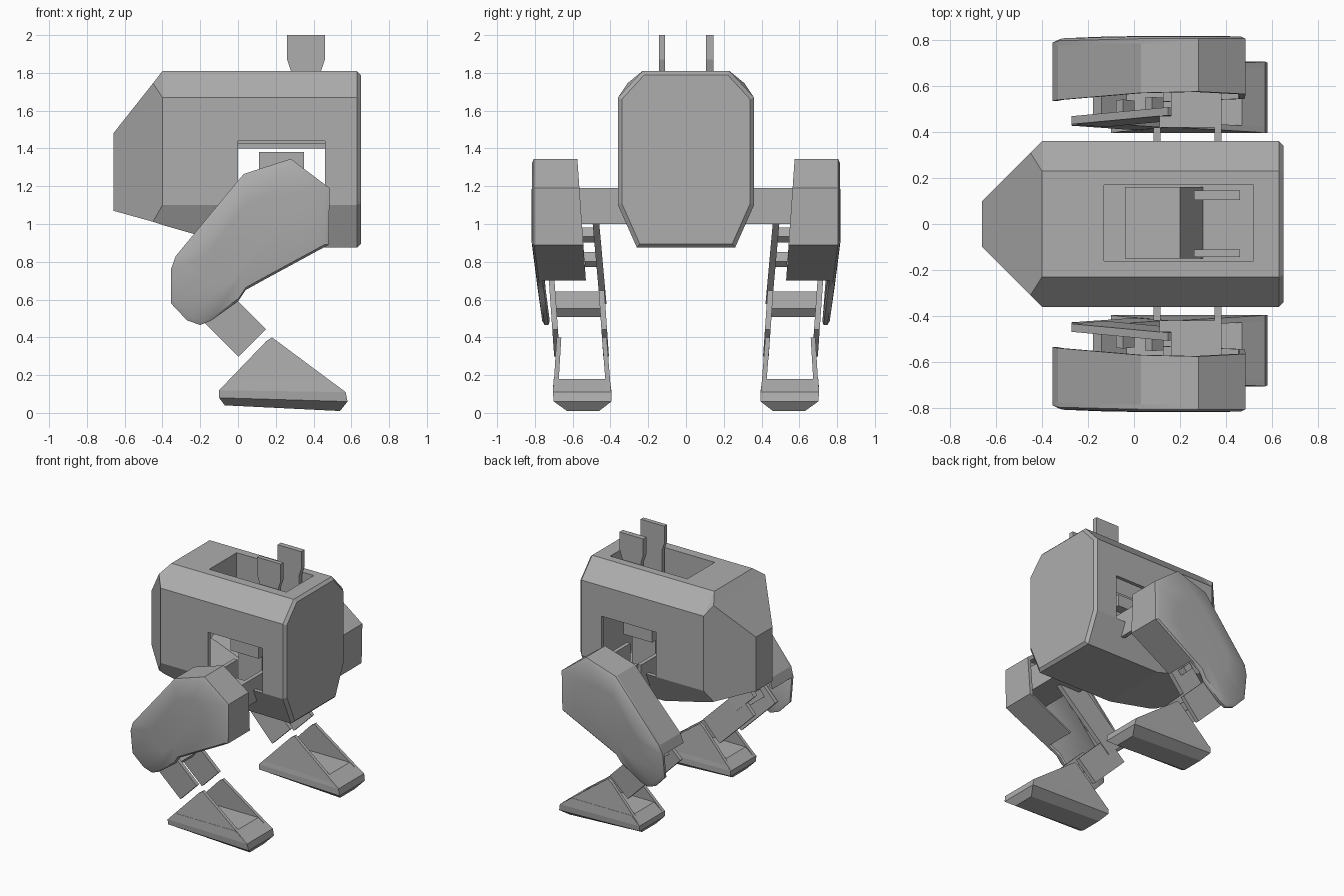
import bpy
import bmesh
import math
from mathutils import Vector

cube = bpy.data.objects.get("Cube")
if cube:
    bpy.data.objects.remove(cube, do_unlink=True)

grey = bpy.data.materials.new("plain_grey")
grey.use_nodes = True
colour = (0.42, 0.42, 0.42, 1)
grey.diffuse_color = colour
grey.node_tree.nodes["Principled BSDF"].inputs["Base Color"].default_value = colour


def loft(name, rings, smooth=None):
    """Bridge equal-length rings of points and cap both ends."""
    bm = bmesh.new()
    loops = [[bm.verts.new(p) for p in ring] for ring in rings]
    n = len(loops[0])
    for a, b in zip(loops, loops[1:]):
        for i in range(n):
            j = (i + 1) % n
            bm.faces.new((a[i], a[j], b[j], b[i]))
    bm.faces.new(loops[0])
    bm.faces.new(loops[-1])
    bmesh.ops.remove_doubles(bm, verts=bm.verts, dist=0.0005)
    bmesh.ops.recalc_face_normals(bm, faces=bm.faces)
    mesh = bpy.data.meshes.new(name)
    bm.to_mesh(mesh)
    bm.free()
    mesh.materials.append(grey)
    obj = bpy.data.objects.new(name, mesh)
    bpy.context.collection.objects.link(obj)
    if smooth:
        activate(obj)
        bpy.ops.object.shade_smooth_by_angle(angle=math.radians(smooth))
    return obj


def activate(obj):
    bpy.ops.object.select_all(action='DESELECT')
    obj.select_set(True)
    bpy.context.view_layer.objects.active = obj


def box(name, x0, x1, y0, y1, z0, z1):
    return loft(name, [[(x0, y0, z), (x1, y0, z), (x1, y1, z), (x0, y1, z)] for z in (z0, z1)])


def plate(name, pts, y0, y1, side=1, lean=0.0):
    """Extrude an x-z outline across y, leaning outward with height."""
    return loft(name, [[(x, side * (y + lean * (z - 0.4)), z) for x, z in pts] for y in (y0, y1)])


def link(name, p, q, width, y0, y1, side, lean=0.09):
    """Straight bar between two x-z points."""
    p, q = Vector(p), Vector(q)
    d = (q - p).normalized() * width / 2
    n = Vector((-d.y, d.x))
    return plate(name, [p + n, q + n, q - n, p - n], y0, y1, side, lean)


# Body: octagonal hull with a tapered rear
def hull_ring(x, side, top_y, low_y, top, shoulder, hip, low):
    half = [(top_y, top), (side, shoulder), (side, hip), (low_y, low)]
    return [(x, y, z) for y, z in half] + [(x, -y, z) for y, z in reversed(half)]


body = loft("body", [
    hull_ring(-0.66, 0.10, 0.10, 0.10, 1.48, 1.48, 1.07, 1.07),
    hull_ring(-0.45, 0.31, 0.31, 0.31, 1.745, 1.745, 1.012, 1.012),
    hull_ring(-0.40, 0.36, 0.23, 0.31, 1.81, 1.67, 1.10, 0.995),
    hull_ring(0.0, 0.36, 0.23, 0.26, 1.81, 1.67, 1.10, 0.88),
    hull_ring(0.63, 0.36, 0.23, 0.26, 1.81, 1.67, 1.10, 0.875),
    hull_ring(0.65, 0.34, 0.22, 0.245, 1.79, 1.66, 1.11, 0.895),
])
shell = body.modifiers.new("shell", 'SOLIDIFY')
shell.thickness = 0.03
shell.offset = -1

# Side windows and top hatch are cut through the hull
cutters = [box("window_cutter", 0.0, 0.46, -0.5, 0.5, 1.10, 1.44),
           box("hatch_cutter", -0.13, 0.52, -0.16, 0.17, 1.70, 1.90)]
for cutter in cutters:
    cutter.hide_render = True
    cut = body.modifiers.new("cut", 'BOOLEAN')
    cut.operation = 'DIFFERENCE'
    cut.solver = 'EXACT'
    cut.object = cutter
activate(body)
for name in [m.name for m in body.modifiers]:
    bpy.ops.object.modifier_apply(modifier=name)
for cutter in cutters:
    bpy.data.objects.remove(cutter, do_unlink=True)

# Tray under the hatch
box("tray_floor", -0.15, 0.54, -0.19, 0.20, 1.40, 1.43)
box("tray_rear_wall", -0.15, -0.13, -0.18, 0.19, 1.43, 1.79)
box("tray_front_wall", 0.52, 0.54, -0.18, 0.19, 1.43, 1.79)
for y in (-0.18, 0.17):
    box("tray_side_wall", -0.13, 0.52, y, y + 0.02, 1.43, 1.79)
plate("tray_ramp", [(-0.04, 1.43), (0.30, 1.43), (0.20, 1.62), (-0.04, 1.55)], -0.15, 0.16)

# Twin upright fins
fin = [(0.28, 1.43), (0.44, 1.43), (0.44, 1.81), (0.46, 1.87),
       (0.46, 2.0), (0.26, 2.0), (0.26, 1.87), (0.28, 1.81)]
plate("right_fin", fin, -0.143, -0.11)
plate("left_fin", fin, 0.105, 0.145)

# Hip drive inside the hull
box("hip_drive", 0.11, 0.35, -0.25, 0.25, 1.29, 1.38)
box("hip_column", 0.13, 0.33, -0.18, 0.18, 0.92, 1.29)

thigh_outline = [(0.13, 0.70), (0.48, 0.89), (0.485, 1.19), (0.28, 1.345), (0.03, 1.265),
                 (-0.33, 0.83), (-0.355, 0.76), (-0.355, 0.58), (-0.27, 0.49),
                 (-0.20, 0.465), (-0.14, 0.49), (0.0, 0.59), (0.04, 0.65)]
RIM_POINTS = 7
centre = Vector((0.06, 0.92))


def shrink(pts, f):
    return [centre + (Vector(p) - centre) * f for p in pts]


def outer_y(z):
    return 0.805 - 0.13 * max(0, 0.9 - z)


def inner_y(z):
    return 0.53 + 0.07 * (z - 0.7)


def build_leg(side, label):
    # Thigh cover: domed outer panel with a rim open below
    rings = []
    for f, bulge in ((0.95, -0.03), (1, -0.02), (1, 0), (0.95, 0.01), (0.55, 0.012)):
        rings.append([(p.x, side * (outer_y(p.y) + bulge), p.y)
                      for p in shrink(thigh_outline, f)])
    loft(label + "_thigh_panel", rings, 35)
    path = thigh_outline[:RIM_POINTS]
    band = [Vector(p) for p in path] + shrink(path, 0.94)[::-1]
    loft(label + "_thigh_rim", [[(p.x, side * y(p.y), p.y) for p in band]
                                for y in (inner_y, lambda z: outer_y(z) - 0.005)])

    # Hip bracket
    def hip_box(name, x0, x1, y0, y1):
        box(label + name, x0, x1, side * y0, side * y1, 1.0, 1.19)
    hip_box("_hip_block", 0.11, 0.38, 0.42, 0.47)
    hip_box("_hip_axle", 0.16, 0.38, 0.47, 0.79)
    for x in (0.085, 0.35):
        hip_box("_hip_arm", x, x + 0.03, 0.17, 0.42)

    # Thigh link, knee and shin
    knee, ankle = (-0.20, 0.645), (0.075, 0.37)
    link(label + "_thigh_link", (0.22, 1.08), knee, 0.20, 0.405, 0.44, side)
    for t in (0.35, 0.65):
        p = Vector((0.22, 1.08)).lerp(Vector(knee), t)
        link(label + "_thigh_rung", p + Vector((0.03, 0.03)), p, 0.07, 0.43, 0.50, side)
    for y in (0.415, 0.675):
        link(label + "_shin_rail", knee, ankle, 0.205, y, y + 0.03, side, 0.07)
    link(label + "_shin_web", (-0.16, 0.62), (-0.05, 0.53), 0.06, 0.43, 0.69, side, 0.07)

    # Foot: chamfered sole with two triangular cheeks
    def foot_ring(x0, x1, y0, y1, z0, z1):
        return [(x0, side * y0, z0), (x1, side * y0, z1),
                (x1, side * y1, z1), (x0, side * y1, z0)]
    loft(label + "_sole", [
        foot_ring(-0.07, 0.54, 0.46, 0.63, 0.04, 0.01),
        foot_ring(-0.10, 0.58, 0.395, 0.70, 0.08, 0.06),
        foot_ring(-0.10, 0.57, 0.395, 0.705, 0.12, 0.11),
        foot_ring(-0.03, 0.47, 0.405, 0.70, 0.18, 0.18)])
    cheek = [(-0.10, 0.12), (0.57, 0.11), (0.20, 0.385), (0.18, 0.40), (0.15, 0.38)]
    plate(label + "_inner_cheek", cheek, 0.42, 0.445, side, 0.08)
    plate(label + "_outer_cheek", cheek, 0.66, 0.685, side, -0.06)


build_leg(1, "left")
build_leg(-1, "right")
